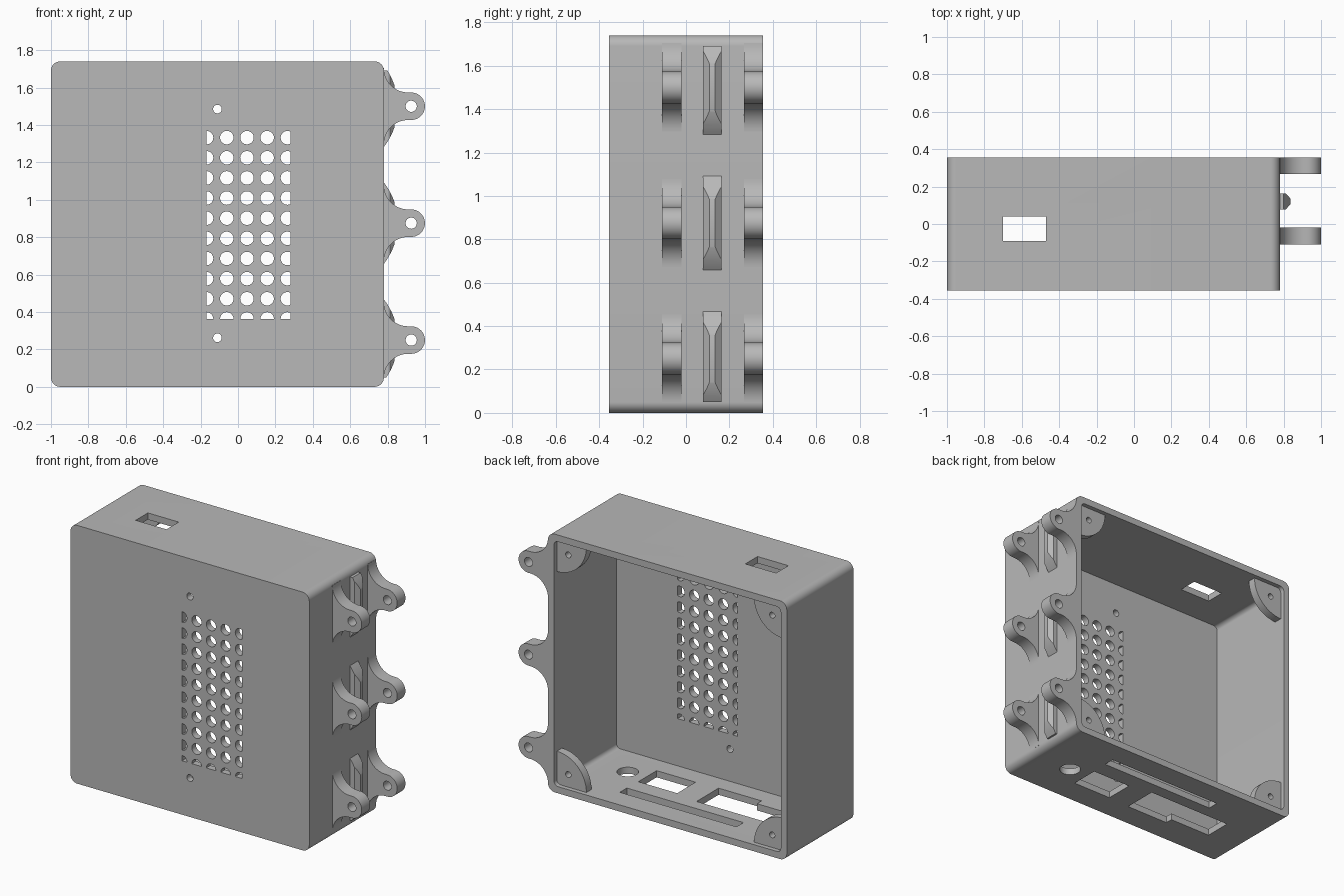
import bpy, bmesh, math
from math import cos, sin, pi

cube = bpy.data.objects.get("Cube")
if cube:
    bpy.data.objects.remove(cube, do_unlink=True)

grey = bpy.data.materials.new("plain_grey")
grey.use_nodes = True
colour = (0.48, 0.48, 0.48, 1)
grey.diffuse_color = colour
grey.node_tree.nodes["Principled BSDF"].inputs["Base Color"].default_value = colour

RIGHT, HEIGHT, DEPTH, WALL = 0.78, 1.74, 0.355, 0.045
HINGE_Z = (0.25, 0.875, 1.5)


def arc(cx, cy, r, a0, a1, n=10):
    """Points on an arc, angles in degrees."""
    steps = [math.radians(a0 + (a1 - a0) * i / n) for i in range(n + 1)]
    return [(cx + r * cos(a), cy + r * sin(a)) for a in steps]


def circle(cx, cy, r, n=32):
    return arc(cx, cy, r, 0, 360, n)[:-1]


def rect(x0, x1, y0, y1):
    return [(x0, y0), (x1, y0), (x1, y1), (x0, y1)]


def round_rect(x0, x1, y0, y1, r):
    return (arc(x1 - r, y1 - r, r, 0, 90) + arc(x0 + r, y1 - r, r, 90, 180)
            + arc(x0 + r, y0 + r, r, 180, 270) + arc(x1 - r, y0 + r, r, 270, 360))


def prisms(name, outlines, axis, lo, hi):
    """Extrude outlines: (x, z) along y, or (x, y) along z."""
    bm = bmesh.new()
    for pts in outlines:
        vs = [bm.verts.new((u, lo, v) if axis == "y" else (u, v, lo)) for u, v in pts]
        face = bm.faces.new(vs)
        top = bmesh.ops.extrude_face_region(bm, geom=[face])["geom"]
        move = (0, hi - lo, 0) if axis == "y" else (0, 0, hi - lo)
        bmesh.ops.translate(bm, vec=move, verts=[g for g in top if isinstance(g, bmesh.types.BMVert)])
    bmesh.ops.recalc_face_normals(bm, faces=bm.faces)
    mesh = bpy.data.meshes.new(name)
    bm.to_mesh(mesh)
    bm.free()
    mesh.materials.append(grey)
    ob = bpy.data.objects.new(name, mesh)
    bpy.context.collection.objects.link(ob)
    return ob


def activate(ob):
    bpy.ops.object.select_all(action="DESELECT")
    ob.select_set(True)
    bpy.context.view_layer.objects.active = ob


def combine(ob, tool, operation="DIFFERENCE"):
    tool.hide_render = True
    mod = ob.modifiers.new("cut", "BOOLEAN")
    mod.operation, mod.object, mod.solver = operation, tool, "EXACT"
    activate(ob)
    bpy.ops.object.modifier_apply(modifier=mod.name)
    bpy.data.objects.remove(tool, do_unlink=True)


def smooth(ob):
    activate(ob)
    bpy.ops.object.shade_smooth_by_angle(angle=math.radians(30))


# Open-backed shell
case = prisms("case", [round_rect(-1, RIGHT, 0, HEIGHT, 0.05)], "y", -DEPTH, DEPTH)
cavity = round_rect(-1 + WALL, RIGHT - WALL, WALL, HEIGHT - WALL, 0.03)
combine(case, prisms("cavity", [cavity], "y", -DEPTH + WALL, 0.5))

# Vent grid, trimmed to a rectangle, plus two screw holes
holes = [circle(-0.11, z, 0.023) for z in (0.262, 1.485)]
for col in range(5):
    for row in range(10):
        pts = circle(-0.168 + col * 0.108, 0.363 + row * 0.1077, 0.036)
        pts = [(round(min(max(x, -0.168), 0.28), 5), round(max(z, 0.363), 5)) for x, z in pts]
        holes.append(list(dict.fromkeys(pts)))
combine(case, prisms("vent_cutter", holes, "y", -0.5, -0.25))

# Top opening and bottom connector openings
combine(case, prisms("top_cutter", [rect(-0.7, -0.47, -0.09, 0.04)], "z", 1.6, 1.8))
stepped = [(-0.11, -0.19), (-0.43, -0.19), (-0.43, -0.14), (-0.74, -0.14), (-0.74, 0.045), (-0.11, 0.045)]
ports = [circle(0.48, -0.065, 0.067), rect(0.055, 0.345, -0.18, 0.015),
         rect(-0.52, 0.35, 0.13, 0.205), stepped]
combine(case, prisms("port_cutter", ports, "z", -0.1, 0.1))
smooth(case)

# Quarter-round screw tabs in the back corners
mid_x, mid_z = (RIGHT - 1) / 2, HEIGHT / 2
for sx, side in ((1, "left"), (-1, "right")):
    for sz, level in ((1, "upper"), (-1, "lower")):
        cx = mid_x + sx * (0.89 - WALL)
        cz = mid_z + sz * (mid_z - WALL)
        shape = [(cx + sx * 0.01, cz + sz * 0.01)]
        shape += [(cx - sx * u, cz - sz * v) for u, v in
                  [(0.22, -0.01)] + arc(0, 0, 0.22, 0, 90, 16) + [(-0.01, 0.22)]]
        tab = prisms(f"{level}_{side}_screw_tab", [shape], "y", 0.27, 0.325)
        hole = circle(cx - sx * 0.085, cz - sz * 0.085, 0.02)
        combine(tab, prisms("tab_cutter", [hole], "y", 0.2, 0.4))
        smooth(tab)

# Hinge lugs with flared roots, and a tapered rib between each pair
for i, z in enumerate(HINGE_Z, 1):
    r, flare, hx = 0.0735, 0.13, 0.926
    outline = ([(0.755, z + r + flare - 0.005)]
               + arc(RIGHT + flare, z + r + flare, flare, 180, 270, 16)
               + arc(hx, z, r, 90, -90, 20)
               + arc(RIGHT + flare, z - r - flare, flare, 90, 180, 16)
               + [(0.755, z - r - flare + 0.005)])
    for place, y0, y1 in (("front", -0.11, -0.02), ("back", 0.267, DEPTH)):
        lug = prisms(f"hinge_lug_{place}_{i}", [outline], "y", y0, y1)
        combine(lug, prisms("pin_cutter", [circle(hx, z, 0.03)], "y", y0 - 0.1, y1 + 0.1))
        smooth(lug)

    half, bulge, y = 0.217, 0.075, 0.121
    section = [(0.76, y - 0.043), (0.812, y - 0.043), (0.838, y - 0.013),
               (0.838, y + 0.013), (0.812, y + 0.043), (0.76, y + 0.043)]
    rib = prisms(f"hinge_rib_{i}", [section], "z", max(z - half, 0.05), min(z + half, 1.69))
    radius = half ** 2 / (2 * bulge) + bulge / 2
    swing = math.degrees(math.asin(half / radius))
    dome = arc(RIGHT + bulge - radius, z, radius, -swing, swing, 24)
    dome = [(0.7, z - half)] + dome + [(0.7, z + half)]
    combine(rib, prisms("rib_trim", [dome], "y", 0, 0.25), "INTERSECT")
    smooth(rib)
